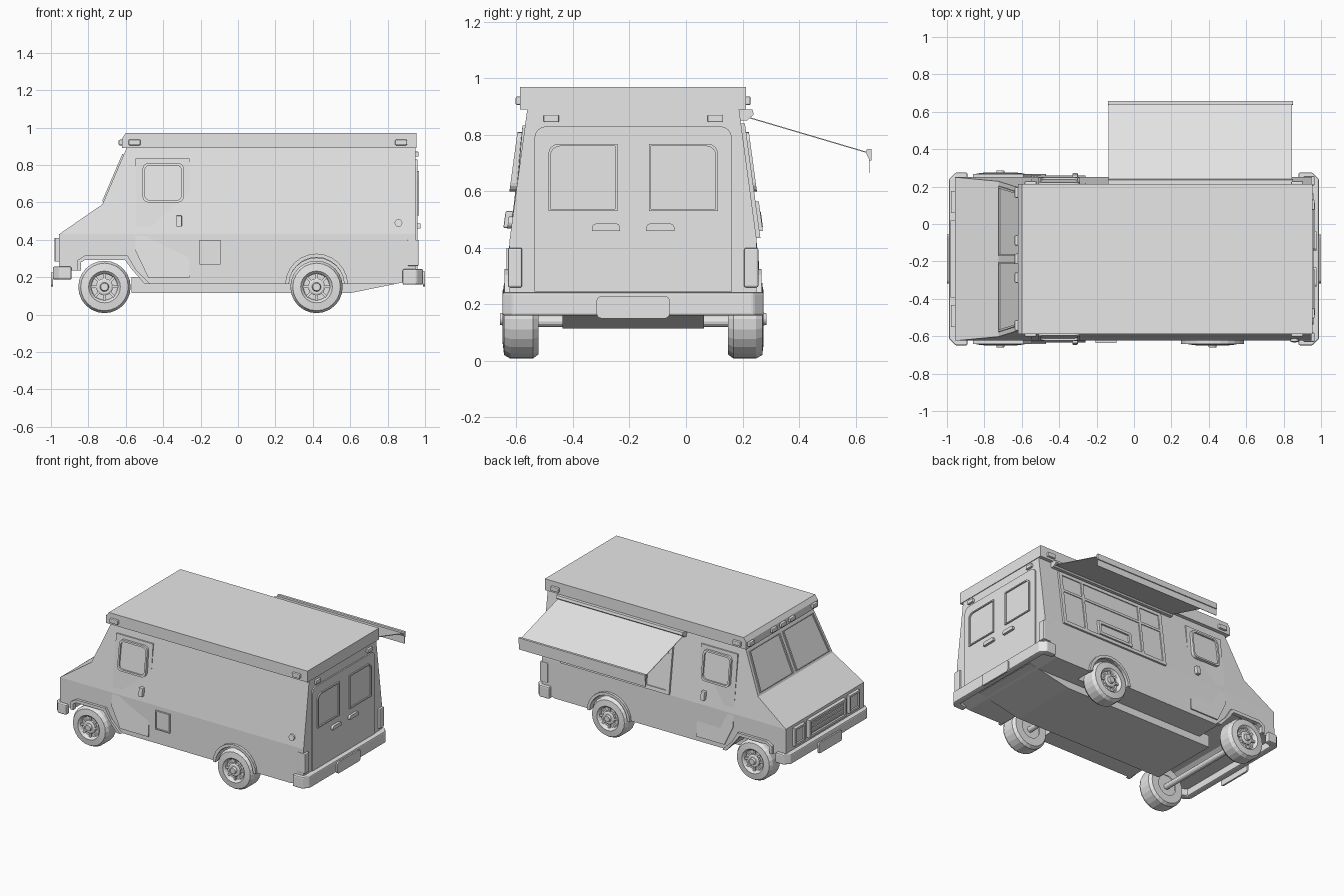
import bpy, bmesh, math
from mathutils import Matrix, Vector

MID = -0.187          # y of the van's centre line
REAR = 0.95
AXLES = {"front": -0.714, "rear": 0.42}
SIDES = {"left": 1, "right": -1}

default_cube = bpy.data.objects.get("Cube")
if default_cube:
    bpy.data.objects.remove(default_cube)

grey = bpy.data.materials.new("plain grey")
grey.use_nodes = True
grey.diffuse_color = (0.8, 0.8, 0.8, 1)
for node in grey.node_tree.nodes:
    if node.type == 'BSDF_PRINCIPLED':
        node.inputs["Base Color"].default_value = grey.diffuse_color


def half_width(z):
    """Half width of the body: upright below the crease, leaning in above it."""
    return 0.437 - max(0, z - 0.43) * 0.135


# Mappers turn (u, v, depth) into a point on one plane of the van
def side_plane(s):
    return lambda u, v, d: (u, MID + s * (half_width(v) + d), v)


def rear_plane(u, v, d):
    return (REAR + d, MID + u, v)


def nose_plane(u, v, d):
    return (-0.956 - d, MID + u, v)


def screen_plane(u, v, d):
    return (-0.725 + 0.12 * v - 0.92 * d, MID + u, 0.59 + 0.28 * v + 0.39 * d)


def plan_plane(u, v, d):
    return (u, MID + v, d)


def profile_plane(u, v, d):
    return (u, MID + d, v)


def awning_plane(u, v, d):
    return (d, u, v)


def finish(name, bm, bevel=0):
    bmesh.ops.recalc_face_normals(bm, faces=bm.faces)
    mesh = bpy.data.meshes.new(name)
    bm.to_mesh(mesh)
    bm.free()
    mesh.materials.append(grey)
    obj = bpy.data.objects.new(name, mesh)
    bpy.context.collection.objects.link(obj)
    if bevel:
        mod = obj.modifiers.new("Bevel", 'BEVEL')
        mod.width = bevel
        mod.segments = 2
    return obj


def slab_mesh(outline, plane, d0, d1, hole=None):
    bm = bmesh.new()
    loops = [[bm.verts.new(plane(u, v, d)) for u, v in shape]
             for shape in ([outline, hole] if hole else [outline]) for d in (d0, d1)]

    def bridge(a, b):
        for i in range(len(a)):
            bm.faces.new((a[i - 1], a[i], b[i], b[i - 1]))
    bridge(loops[0], loops[1])
    if hole:
        bridge(loops[2], loops[3])
        bridge(loops[0], loops[2])
        bridge(loops[1], loops[3])
    else:
        bm.faces.new(loops[0])
        bm.faces.new(loops[1])
    return bm


def slab(name, outline, plane, d0, d1, hole=None, bevel=0):
    return finish(name, slab_mesh(outline, plane, d0, d1, hole), bevel)


def rounded(u0, u1, v0, v1, radii=(0, 0, 0, 0)):
    """Rectangle with corner radii: top right, top left, bottom left, bottom right."""
    pts = []
    corners = [(u1, v1, -1, -1), (u0, v1, 1, -1), (u0, v0, 1, 1), (u1, v0, -1, 1)]
    for k, (u, v, su, sv) in enumerate(corners):
        r = radii[k]
        for step in range(5 if r else 1):
            a = math.radians(90 * k + 22.5 * step)
            pts.append((u + su * r + r * math.cos(a), v + sv * r + r * math.sin(a)) if r else (u, v))
    return pts


def shrink(outline, amount):
    us, vs = zip(*outline)
    cu, cv = (min(us) + max(us)) / 2, (min(vs) + max(vs)) / 2
    ku, kv = 1 - 2 * amount / (max(us) - min(us)), 1 - 2 * amount / (max(vs) - min(vs))
    return [(cu + (u - cu) * ku, cv + (v - cv) * kv) for u, v in outline]


def window(name, outline, plane, border, depth):
    inner = shrink(outline, border)
    slab(name + "_frame", outline, plane, -0.004, depth, inner)
    slab(name + "_glass", inner, plane, -0.004, depth * 0.5)


def arc(x, z, r, start, end, steps=12):
    return [(x + r * math.cos(a), z + r * math.sin(a))
            for a in (math.radians(start + (end - start) * i / steps) for i in range(steps + 1))]


def lathe(name, profile, x, z, s, segments=24):
    """Spin (radius, distance from centre line) points about a y axis."""
    bm = bmesh.new()
    verts = [bm.verts.new((x + r, MID + s * d, z)) for r, d in profile]
    edges = [bm.edges.new(pair) for pair in zip(verts, verts[1:])]
    bmesh.ops.spin(bm, geom=verts + edges, cent=(x, 0, z), axis=(0, 1, 0),
                   angle=math.tau, steps=segments)
    bmesh.ops.remove_doubles(bm, verts=bm.verts, dist=0.0004)
    return finish(name, bm)


# Body shell: side profile, creased and leaned inward
shell = [(-0.956, 0.43), (-0.957, 0.235), (-0.85, 0.235), (-0.85, 0.28), (-0.82, 0.3),
         (-0.6, 0.3), (-0.56, 0.24), (-0.49, 0.165), (0.85, 0.165), (REAR, 0.19),
         (REAR, 0.89), (-0.596, 0.89), (-0.725, 0.59)]
bm = slab_mesh(shell, profile_plane, -1, 1)
bmesh.ops.bisect_plane(bm, geom=bm.verts[:] + bm.edges[:] + bm.faces[:],
                       plane_co=(0, 0, 0.43), plane_no=(0, 0, 1))
for vert in bm.verts:
    vert.co.y = MID + math.copysign(half_width(vert.co.z), vert.co.y - MID)
body = finish("body_shell", bm)

# Roof cap and underbody
roof = [(-0.62, 0.89), (-0.62, 0.94), (-0.6, 0.97), (0.955, 0.97), (0.955, 0.89)]
slab("roof_cap", roof, profile_plane, -0.4, 0.4)
chassis = [(-0.57, 0.2), (-0.57, 0.115), (0.6, 0.115), (0.92, 0.18), (0.92, 0.2)]
slab("chassis", chassis, profile_plane, -0.25, 0.25)

# Wheels and axles
tyre = [(0.07, 0.335), (0.125, 0.335), (0.14, 0.355), (0.14, 0.435), (0.127, 0.457),
        (0.085, 0.462), (0.075, 0.452), (0.07, 0.435), (0, 0.435)]
hub = [(0.045, 0.43), (0.045, 0.452), (0.036, 0.457), (0.024, 0.457), (0.02, 0.472), (0, 0.472)]
back = [(0, 0.345), (0.075, 0.345)]
for end, x in AXLES.items():
    lathe(end + "_axle", [(0, -0.36), (0.02, -0.36), (0.02, 0.36), (0, 0.36)], x, 0.14, 1, 12)
    for hand, s in SIDES.items():
        name = end + "_" + hand
        lathe(name + "_tyre", tyre, x, 0.148, s)
        lathe(name + "_wheel_back", back, x, 0.148, s)
        lathe(name + "_hub", hub, x, 0.148, s)
        bm = bmesh.new()
        for i in range(8):
            spoke = Matrix.Translation((x, MID + s * 0.438, 0.148)) @ Matrix.Rotation(math.tau * i / 8, 4, 'Y')
            spoke = spoke @ Matrix.Translation((0.058, 0, 0)) @ Matrix.Diagonal((0.03, 0.02, 0.014, 1))
            bmesh.ops.create_cube(bm, size=1, matrix=spoke)
        finish(name + "_spokes", bm)

# Parts repeated on both sides
door = [(-0.548, 0.834), (-0.548, 0.34), (-0.48, 0.198), (-0.26, 0.198), (-0.26, 0.834)]
fender = [(-0.86, 0.235), (-0.86, 0.29), (-0.82, 0.315), (-0.59, 0.315), (-0.545, 0.24), (-0.47, 0.165),
          (-0.5, 0.165), (-0.57, 0.245), (-0.605, 0.293), (-0.815, 0.293), (-0.84, 0.28), (-0.84, 0.235)]
rear_x = AXLES["rear"]
for hand, s in SIDES.items():
    plane = side_plane(s)
    # Rear wheel well
    cutter = lathe(hand + "_well_cutter", [(0, 0.31), (0.152, 0.31), (0.152, 0.6), (0, 0.6)], rear_x, 0.15, s)
    cutter.hide_render = cutter.hide_viewport = True
    cut = body.modifiers.new(hand + " wheel well", 'BOOLEAN')
    cut.object, cut.operation, cut.solver = cutter, 'DIFFERENCE', 'EXACT'
    # Flares above the wheels
    arch = arc(rear_x, 0.158, 0.168, 2, 178) + arc(rear_x, 0.158, 0.148, 178, 2)
    slab(hand + "_rear_arch", arch, plane, -0.01, 0.018)
    slab(hand + "_front_fender", fender, plane, -0.01, 0.018)
    # Cab door
    slab(hand + "_door", door, plane, -0.005, 0.009)
    window(hand + "_door_window", rounded(-0.51, -0.29, 0.6, 0.81, [0.03] * 4), plane, 0.012, 0.024)
    slab(hand + "_door_handle", rounded(-0.33, -0.3, 0.47, 0.53), plane, 0, 0.028, bevel=0.005)
    # Marker lamps on the roof edge and rear corner lamps
    for end, x in (("front", -0.553), ("rear", 0.872)):
        slab(end + "_" + hand + "_marker", rounded(x - 0.032, x + 0.032, 0.905, 0.936),
             profile_plane, s * 0.39, s * 0.416, bevel=0.006)
    slab(hand + "_tail_lamp", rounded(0.905, 0.966, 0.26, 0.4), profile_plane, s * 0.393, s * 0.443, bevel=0.006)
    slab(hand + "_rear_marker", rounded(s * 0.29 - 0.027, s * 0.29 + 0.027, 0.845, 0.871),
         rear_plane, -0.005, 0.016, bevel=0.004)
    # Rear door windows and handles
    corner = [0.035 * (s > 0), 0.035 * (s < 0), 0, 0]
    middle = s * 0.178
    window(hand + "_rear_window", rounded(middle - 0.122, middle + 0.122, 0.53, 0.768, corner),
           rear_plane, 0.008, 0.018)
    middle = s * 0.096
    slab(hand + "_rear_handle", rounded(middle - 0.05, middle + 0.05, 0.46, 0.486, [0.015, 0.015, 0, 0]),
         rear_plane, 0, 0.026)
    # Windscreen pane and headlamp
    pane = [(s * 0.015, 0.05), (s * 0.39, 0.05), (s * 0.355, 0.95), (s * 0.015, 0.95)]
    slab(hand + "_windscreen_frame", pane, screen_plane, -0.004, 0.008, shrink(pane, 0.012))
    middle = s * 0.305
    window(hand + "_headlamp", rounded(middle - 0.058, middle + 0.058, 0.285, 0.41), nose_plane, 0.014, 0.022)

# Rear door panel
slab("rear_doors", rounded(-0.349, 0.349, 0.245, 0.83, [0.04, 0.04, 0, 0]), rear_plane, -0.004, 0.009)

# Grille
window("grille", rounded(-0.205, 0.205, 0.285, 0.41), nose_plane, 0.016, 0.026)
for i in range(3):
    z = 0.318 + 0.03 * i
    slab("grille_slat", rounded(-0.18, 0.18, z - 0.006, z + 0.006), nose_plane, 0, 0.02)

# Cab marker lamps
for y in (-0.355, -0.1, 0, 0.1, 0.355):
    slab("cab_marker", rounded(-0.638, -0.61, y - 0.028, y + 0.028), plan_plane, 0.905, 0.935, bevel=0.006)


# Wrap-around bumpers with plates
def bumper(name, end, reach, z0, z1):
    edge = [(reach, 0.462), (end * 0.955, 0.462), (end * 0.99, 0.425)]
    inner = [(end * 0.945, 0.41), (reach, 0.425)]
    outline = edge + [(x, -y) for x, y in reversed(edge)] + [(x, -y) for x, y in reversed(inner)] + inner
    slab(name, outline, plan_plane, z0, z1, bevel=0.008)


bumper("front_bumper", -1, -0.89, 0.187, 0.257)
bumper("rear_bumper", 1, 0.88, 0.16, 0.243)
slab("front_plate", rounded(-0.13, 0.13, 0.15, 0.225, [0.015] * 4), nose_plane, 0.032, 0.044)
slab("rear_plate", rounded(-0.13, 0.13, 0.15, 0.23, [0.02] * 4), rear_plane, 0.038, 0.05)

# Right side hatch and filler cap
window("utility_hatch", rounded(-0.205, -0.093, 0.267, 0.4), side_plane(-1), 0.008, 0.012)
slab("filler_cap", arc(0.858, 0.49, 0.021, 0, 330, 11), side_plane(-1), -0.005, 0.014)

# Serving window on the left side
left = side_plane(1)
serving = rounded(-0.05, 0.8, 0.435, 0.84)
window("serving_window", serving, left, 0.025, 0.014)
for x in (0.14, 0.61):
    slab("serving_mullion", rounded(x - 0.01, x + 0.01, 0.45, 0.82), left, 0, 0.013)
slab("serving_transom", rounded(-0.03, 0.78, 0.69, 0.708), left, 0, 0.013)
window("serving_hatch", rounded(0.24, 0.51, 0.46, 0.565), left, 0.02, 0.026)

# Awning: roller housing, sheet and front rail with valance
housing = [(0.18, 0.89), (0.235, 0.89), (0.24, 0.872), (0.215, 0.85), (0.18, 0.85)]
slab("awning_housing", housing, awning_plane, -0.14, 0.85)
slab("awning_sheet", [(0.22, 0.864), (0.65, 0.737), (0.65, 0.733), (0.22, 0.86)], awning_plane, -0.135, 0.845)
slab("awning_rail", [(0.637, 0.735), (0.64, 0.75), (0.657, 0.75), (0.657, 0.71), (0.65, 0.71)],
     awning_plane, -0.14, 0.85)
slab("awning_valance", rounded(0.647, 0.65, 0.665, 0.715), awning_plane, -0.14, 0.85)
